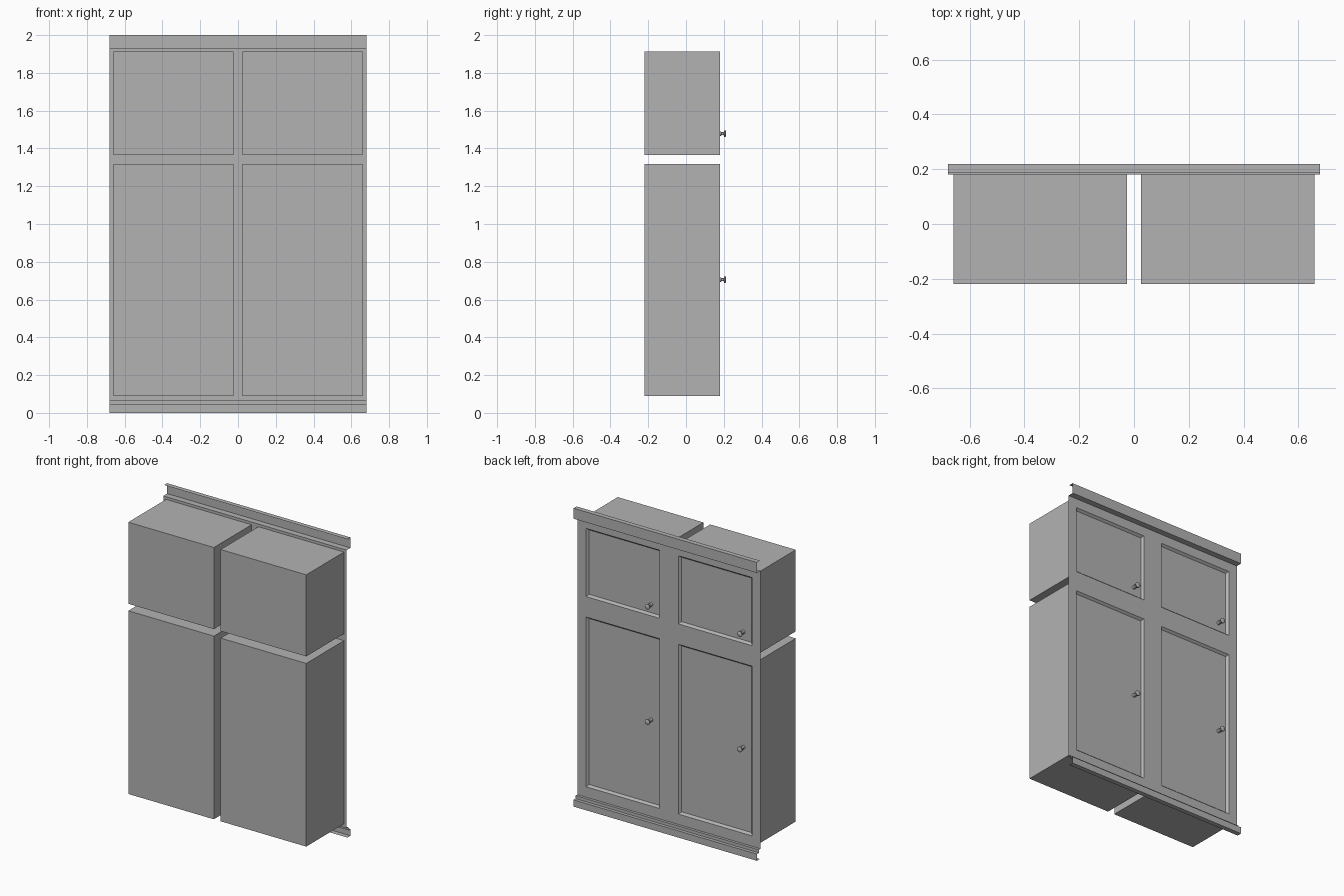
import bpy
import bmesh
import math
from mathutils import Matrix, Vector

old = bpy.data.objects.get("Cube")
if old:
    bpy.data.objects.remove(old, do_unlink=True)

GREY = (0.45, 0.45, 0.45, 1.0)
paint = bpy.data.materials.new("plain_grey")
paint.use_nodes = True
paint.diffuse_color = GREY
paint.node_tree.nodes["Principled BSDF"].inputs["Base Color"].default_value = GREY

HALF = 0.68       # half width of the face frame
FACE = 0.18       # depth position of the face frame
BACK = -0.22
MARGIN = 0.045    # overlap of the frame on each carcass opening
SIDES = {"right": (-0.66, -0.025), "left": (0.025, 0.66)}
ROWS = {"lower": (0.09, 1.318), "upper": (1.365, 1.912)}
KNOB_Z = {"lower": 0.705, "upper": 1.478}


def finish(name, bm):
    mesh = bpy.data.meshes.new(name)
    bm.to_mesh(mesh)
    bm.free()
    mesh.materials.append(paint)
    obj = bpy.data.objects.new(name, mesh)
    bpy.context.collection.objects.link(obj)
    return obj


def carcass(name, xr, zr):
    """Box behind the frame, open where the door sits."""
    bm = bmesh.new()
    size = Vector((xr[1] - xr[0], FACE - BACK, zr[1] - zr[0]))
    centre = Vector((sum(xr) / 2, (FACE + BACK) / 2, sum(zr) / 2))
    bmesh.ops.create_cube(bm, size=1, matrix=Matrix.LocRotScale(centre, None, size))
    bm.normal_update()
    front = [f for f in bm.faces if f.normal.y > 0.9]
    bmesh.ops.delete(bm, geom=front, context='FACES')
    finish(name, bm)


def moulding(name, profile):
    """Open sheet swept across the full width; profile is (y, z)."""
    bm = bmesh.new()
    ends = [[bm.verts.new((x, y, z)) for y, z in profile] for x in (-HALF, HALF)]
    for i in range(len(profile) - 1):
        bm.faces.new((ends[0][i], ends[0][i + 1], ends[1][i + 1], ends[1][i]))
    finish(name, bm)


def knob(name, x, z):
    """Turned knob along the depth axis; profile is (radius, y)."""
    profile = [(0.012, 0.165), (0.012, 0.184), (0.008, 0.189), (0.008, 0.199),
               (0.018, 0.203), (0.018, 0.209), (0.012, 0.213), (0, 0.213)]
    bm = bmesh.new()
    verts = [bm.verts.new((x + r, y, z)) for r, y in profile]
    edges = [bm.edges.new(pair) for pair in zip(verts, verts[1:])]
    bmesh.ops.spin(bm, geom=verts + edges, cent=(x, 0, z), axis=(0, 1, 0),
                   angle=math.tau, steps=16)
    bmesh.ops.remove_doubles(bm, verts=bm.verts[:], dist=0.0002)
    bmesh.ops.recalc_face_normals(bm, faces=bm.faces[:])
    obj = finish(name, bm)
    bpy.ops.object.select_all(action='DESELECT')
    obj.select_set(True)
    bpy.context.view_layer.objects.active = obj
    bpy.ops.object.shade_smooth_by_angle(angle=math.radians(35))


# Face frame with four recessed, bevelled doors
xs = [-HALF] + [v for a, b in SIDES.values() for v in (a + MARGIN, b - MARGIN)] + [HALF]
zs = [0.065] + [v for a, b in ROWS.values() for v in (a + MARGIN, b - MARGIN)] + [1.93]
bm = bmesh.new()
grid = [[bm.verts.new((x, FACE, z)) for z in zs] for x in xs]
doors = []
for i in range(len(xs) - 1):
    for j in range(len(zs) - 1):
        f = bm.faces.new((grid[i][j], grid[i][j + 1], grid[i + 1][j + 1], grid[i + 1][j]))
        if i % 2 and j % 2:
            doors.append(f)
bm.normal_update()
bmesh.ops.inset_individual(bm, faces=doors, thickness=0.018, depth=-0.015)
finish("face_frame_and_doors", bm)

# Carcass boxes and knobs
for row, zr in ROWS.items():
    for side, xr in SIDES.items():
        carcass(f"{row}_{side}_box", xr, zr)
        knob(f"{row}_{side}_knob", xr[0] + 0.117, KNOB_Z[row])

# Top and bottom trim
moulding("top_moulding", [(FACE, 1.93), (0.22, 1.93), (0.22, 2.0), (0.188, 2.0)])
moulding("base_moulding", [(FACE, 0.065), (0.198, 0.065), (0.198, 0.045),
                           (0.22, 0.045), (0.22, 0), (0.188, 0)])
